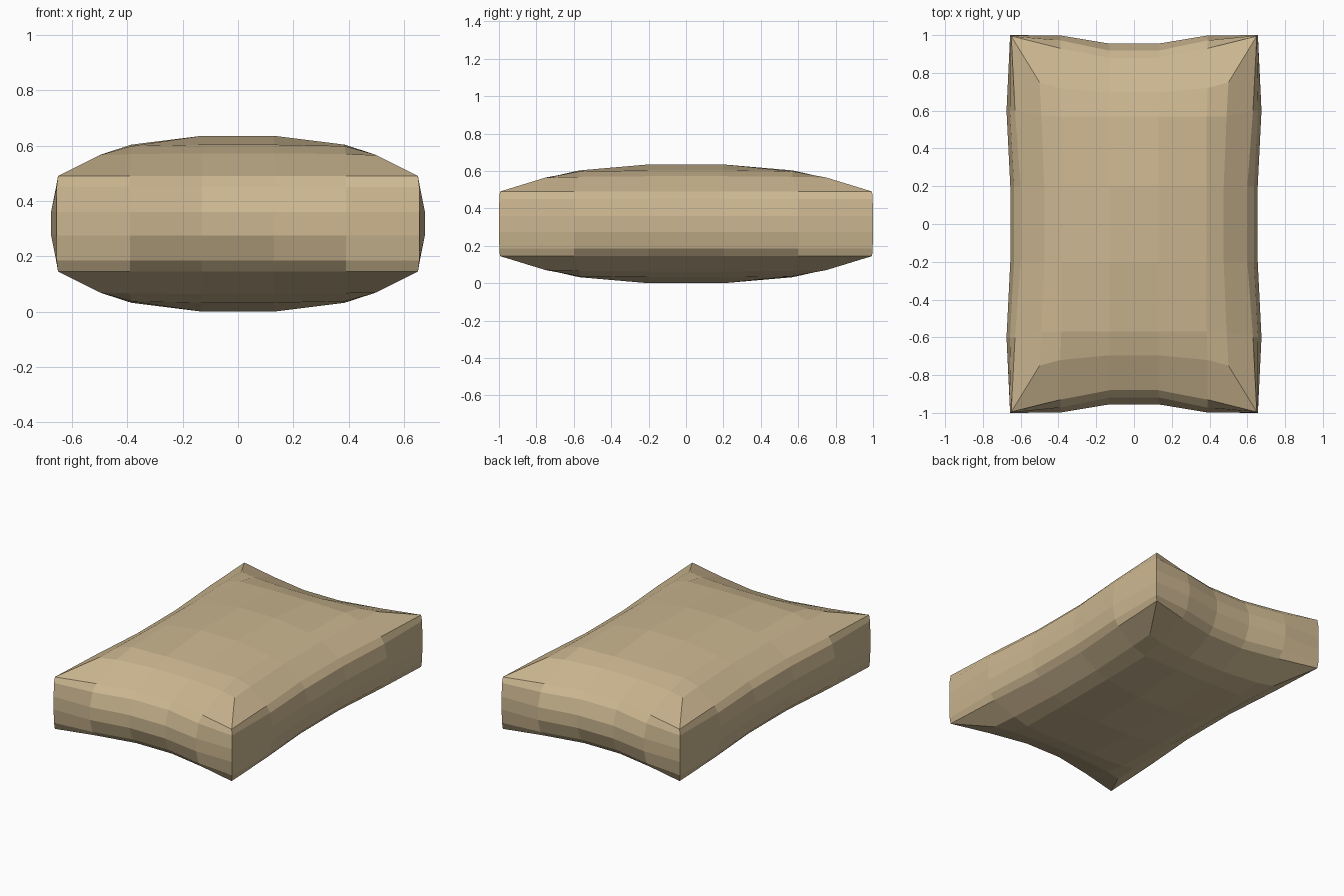
import bpy, bmesh

if "Cube" in bpy.data.objects:
    bpy.data.objects.remove(bpy.data.objects["Cube"])

H = 0.635  # total height


def ring_points(corner, a, b, c, d):
    """Mirror one quadrant (side d, c, corner, end a, b) into a 20-point loop."""
    q = [d, c, corner, a, b]
    left = [(-x, y) for x, y in reversed(q)]
    half = q + left
    return half + [(-x, -y) for x, y in half]


# Side loops from the middle outwards: (z, quadrant points)
upper = [
    (0.36, ((0.656, 1.0), (0.39, 0.998), (0.13, 0.955), (0.675, 0.6), (0.655, 0.2))),
    (0.45, ((0.655, 0.998), (0.39, 0.972), (0.13, 0.918), (0.657, 0.6), (0.635, 0.2))),
    (0.49, ((0.65, 0.995), (0.39, 0.93), (0.13, 0.88), (0.63, 0.6), (0.60, 0.2))),
]
# Panel border: z varies slightly from corner to middle
border = ((0.50, 0.75), (0.39, 0.72), (0.13, 0.695), (0.49, 0.57), (0.475, 0.2))
border_z = [0.572, 0.569, 0.565, 0.569, 0.572]

bm = bmesh.new()


def add_ring(points, zs):
    return [bm.verts.new((x, y, z)) for (x, y), z in zip(points, zs)]


def bridge(lo, hi):
    n = len(lo)
    for i in range(n):
        j = (i + 1) % n
        bm.faces.new((lo[i], lo[j], hi[j], hi[i]))


def panel(ring, flip):
    """Fill a 20-point border with a puffed 6x6 grid."""
    g = {}
    # border index (5 cells per side) to grid position, starting at column 5, row 3
    path = [(5, 3), (5, 4), (5, 5), (4, 5), (3, 5)]
    half = path + [(5 - i, j) for i, j in reversed(path)]
    for key, v in zip(half + [(5 - i, 5 - j) for i, j in half], ring):
        g[key] = v
    xs = [0, -1, -1, 1, 1]
    for i in range(1, 5):
        for j in range(1, 5):
            ox, oy = i in (1, 4), j in (1, 4)
            x = (0.385 if ox else 0.13) * xs[i]
            y = (0.57 if oy else 0.2) * xs[j]
            z = 0.598 if ox and oy else 0.603 if ox or oy else H
            g[i, j] = bm.verts.new((x, y, H - z if flip else z))
    for i in range(5):
        for j in range(5):
            bm.faces.new((g[i, j], g[i + 1, j], g[i + 1, j + 1], g[i, j + 1]))


# Cushion sides
rings = [add_ring(ring_points(*q), [H - z] * 20) for z, q in reversed(upper)]
rings += [add_ring(ring_points(*q), [z] * 20) for z, q in upper]

# Puffed top and bottom panels
zs = (border_z + border_z[::-1]) * 2
top = add_ring(ring_points(*border), zs)
bottom = add_ring(ring_points(*border), [H - z for z in zs])
rings = [bottom] + rings + [top]
for lo, hi in zip(rings, rings[1:]):
    bridge(lo, hi)
panel(top, False)
panel(bottom, True)

bmesh.ops.recalc_face_normals(bm, faces=bm.faces)
mesh = bpy.data.meshes.new("cushion")
bm.to_mesh(mesh)
bm.free()
cushion = bpy.data.objects.new("cushion", mesh)
bpy.context.collection.objects.link(cushion)

# Tan fabric
mat = bpy.data.materials.new("tan_fabric")
mat.diffuse_color = (0.60, 0.47, 0.28, 1)
mat.use_nodes = True
mat.node_tree.nodes["Principled BSDF"].inputs["Base Color"].default_value = mat.diffuse_color
mesh.materials.append(mat)
